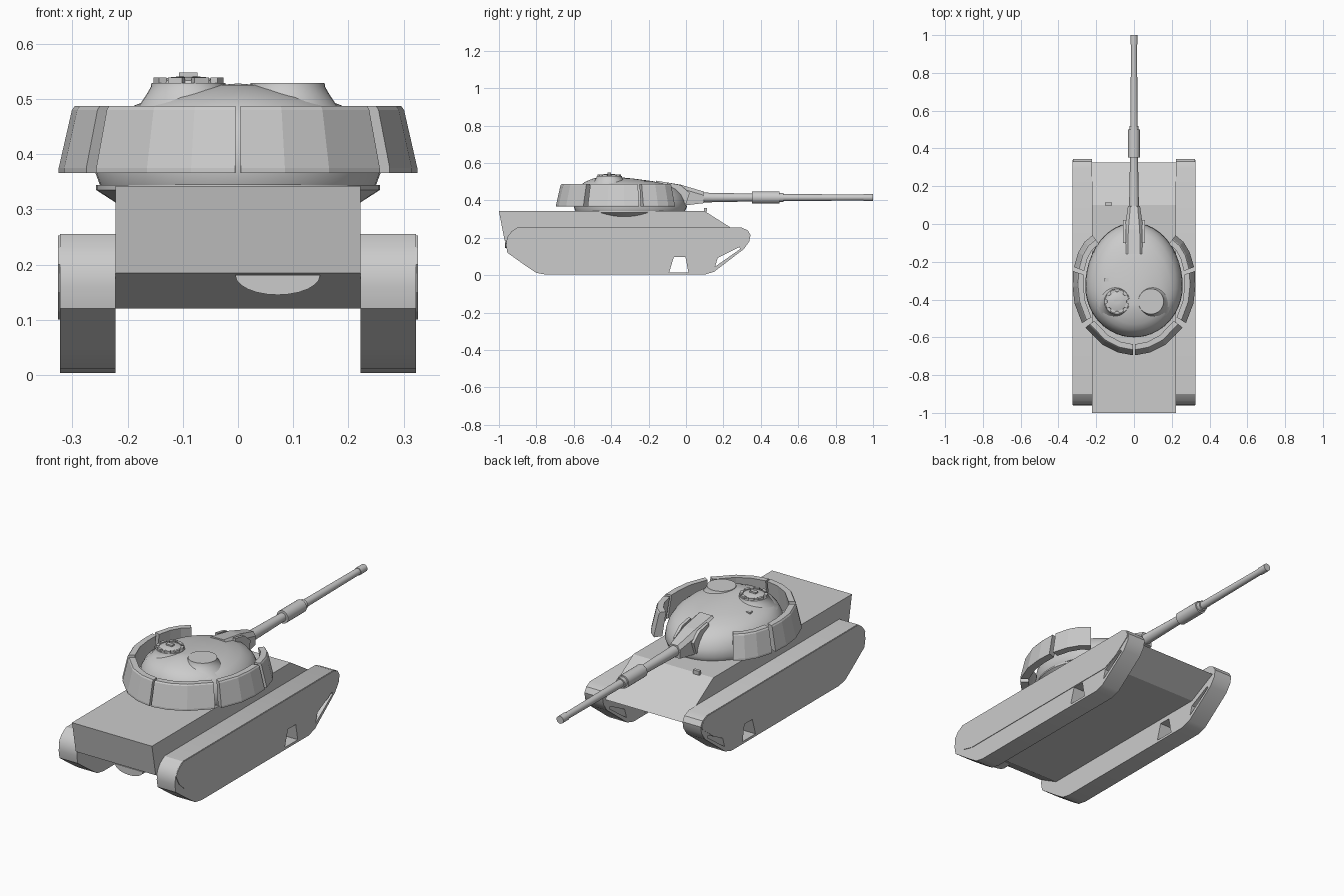
import bpy, bmesh
from math import sin, cos, pi
from mathutils import Vector

if "Cube" in bpy.data.objects:
    bpy.data.objects.remove(bpy.data.objects["Cube"])


def finish(name, bm, smooth=None):
    bmesh.ops.recalc_face_normals(bm, faces=bm.faces)
    me = bpy.data.meshes.new(name)
    bm.to_mesh(me)
    bm.free()
    ob = bpy.data.objects.new(name, me)
    bpy.context.collection.objects.link(ob)
    if smooth:
        bpy.ops.object.select_all(action='DESELECT')
        ob.select_set(True)
        bpy.context.view_layer.objects.active = ob
        bpy.ops.object.shade_smooth_by_angle(angle=smooth)
    return ob


def loft(name, rings, smooth=None):
    """Skin a list of equal-length closed rings and cap both ends."""
    bm = bmesh.new()
    vs = [[bm.verts.new(p) for p in r] for r in rings]
    n = len(vs[0])
    for a, b in zip(vs, vs[1:]):
        for i in range(n):
            j = (i + 1) % n
            bm.faces.new((a[i], a[j], b[j], b[i]))
    bm.faces.new(vs[0])
    bm.faces.new(vs[-1])
    return finish(name, bm, smooth)


def prism(name, profile, x0, x1, smooth=None):
    """Extrude a (y, z) profile across x."""
    return loft(name, [[(x, y, z) for y, z in profile] for x in (x0, x1)], smooth)


def box(name, c, s):
    x, y, z = c
    a, b, h = (v / 2 for v in s)
    return prism(name, [(y - b, z - h), (y + b, z - h), (y + b, z + h), (y - b, z + h)], x - a, x + a)


def circle(x, y, z, r, n=32):
    return [(x + r * cos(2 * pi * i / n), y + r * sin(2 * pi * i / n), z) for i in range(n)]


def lathe(name, x, y, steps, n=32):
    return loft(name, [circle(x, y, z, r, n) for r, z in steps], 0.5)


# Hull
prism("hull", [(-1, .342), (-.97, .185), (-.85, .12), (.17, .12), (.325, .2), (.1, .342)], -.222, .222)
box("hull_fitting", (-.135, .105, .35), (.035, .016, .02))

# Exhaust plate under the rear overhang
loft("rear_bulge", [[(.072 + .077 * cos(pi + pi * i / 12), y, .181 + .036 * sin(pi + pi * i / 12))
                     for i in range(13)] for y in (-.968, -.88)])

# Tracks with see-through gaps, plus side skirts
track = [(-.9, .255), (-.935, .232), (-.957, .2), (-.962, .16), (-.955, .12), (-.85, .045), (-.80, .012),
         (-.75, .003), (.1, .003), (.15, .018), (.31, .14), (.338, .18), (.345, .215), (.33, .24), (.295, .255)]
skirt = [(-.9, .253), (-.935, .23), (-.957, .2), (-.93, .15), (-.89, .115), (-.83, .1), (.17, .1),
         (.25, .135), (.335, .2), (.34, .215), (.325, .238), (.295, .253)]
gaps = [[(-.09, .015), (.013, .015), (-.003, .097), (-.065, .097)],
        [(.155, .045), (.29, .14), (.285, .15), (.17, .092)]]
for side, s in (("left", -1), ("right", 1)):
    ob = prism("track_" + side, track, s * .222, s * .323, .5)
    for gap in gaps:
        cutter = prism("gap_cutter", gap, s * .2, s * .35)
        cutter.hide_render = True
        bpy.context.view_layer.objects.active = ob
        m = ob.modifiers.new("gap", 'BOOLEAN')
        m.operation = 'DIFFERENCE'
        m.solver = 'EXACT'
        m.object = cutter
        bpy.ops.object.modifier_apply(modifier=m.name)
        bpy.data.objects.remove(cutter)
    prism("skirt_" + side, skirt, s * .318, s * .326)

# Turret ring overhanging the hull sides
lathe("turret_ring", 0, -.33, [(.215, .308), (.257, .335), (.257, .344)], 48)


# Egg-shaped turret shell
def egg(k, z, cy, n=48):
    ring = []
    for i in range(n):
        a = 2 * pi * i / n
        ring.append((.258 * k * cos(a), cy + (.335 if sin(a) > 0 else .27) * k * sin(a), z))
    return ring


loft("turret_shell", [egg(k, z, cy) for k, z, cy in (
    (.97, .344, -.33), (1, .365, -.33), (.985, .4, -.333), (.95, .43, -.336), (.88, .46, -.342),
    (.76, .485, -.355), (.58, .503, -.375), (.36, .516, -.4), (.15, .525, -.42), (.01, .528, -.43))], .7)

# Segmented armour panels around the turret
panels = [("front", [(.22, -.06), (.262, -.095), (.295, -.15), (.318, -.228)]),
          ("middle", [(.322, -.25), (.325, -.33), (.315, -.42), (.275, -.525)]),
          ("corner", [(.257, -.548), (.165, -.64), (.085, -.68), (.005, -.695)])]
centre = Vector((0, -.35))
for label, pts in panels:
    for side, s in (("left", -1), ("right", 1)):
        rings = []
        for p in pts:
            p = Vector(p)
            d = (p - centre).normalized()
            ring = []
            for inset, z in ((0, .366), (.0, .375), (.024, .48), (.029, .487), (.058, .487), (.04, .366)):
                q = p - d * inset
                ring.append((s * max(q.x, .004), q.y, z))
            rings.append(ring)
        loft("armour_" + label + "_" + side, rings)

# Cupolas
for side, s in (("left", -1), ("right", 1)):
    lathe("cupola_" + side, s * .09, -.41,
          [(.11, .47), (.088, .49), (.076, .508), (.068, .522), (.067, .529), (.06, .529)])
lathe("hatch", -.09, -.41, [(.054, .525), (.05, .534), (.03, .54), (.01, .541)])
box("hatch_handle", (-.09, -.41, .542), (.034, .02, .012))
for i in range(8):
    a = pi / 8 + i * pi / 4
    ob = box("periscope", (0, 0, 0), (.014, .028, .012))
    ob.location = (-.09 + .056 * cos(a), -.41 + .056 * sin(a), .533)
    ob.rotation_euler.z = a
box("turret_fitting", (-.145, -.295, .487), (.022, .02, .036))

# Mantlet and its cheek brackets
loft("mantlet", [[(-w, y, lo), (w, y, lo), (w, y, hi - .02), (w * .6, y, hi), (-w * .6, y, hi), (-w, y, hi - .02)]
                 for y, w, lo, hi in ((-.16, .055, .37, .505), (-.03, .05, .37, .484), (.095, .032, .385, .447))])
for s in (-1, 1):
    prism("mantlet_cheek", [(-.1, .38), (0, .38), (.02, .44), (-.03, .482), (-.1, .495)], s * .042, s * .057)


# Gun barrel with sleeve and muzzle
def barrel_ring(y, r, n=20):
    return [(r * cos(2 * pi * i / n), y, .415 + r * sin(2 * pi * i / n)) for i in range(n)]


loft("gun_barrel", [barrel_ring(y, r) for y, r in (
    (.06, .03), (.1, .026), (.352, .021), (.352, .032), (.5, .032), (.5, .025), (.52, .025),
    (.52, .019), (.95, .016), (.95, .019), (1, .019))], .5)
